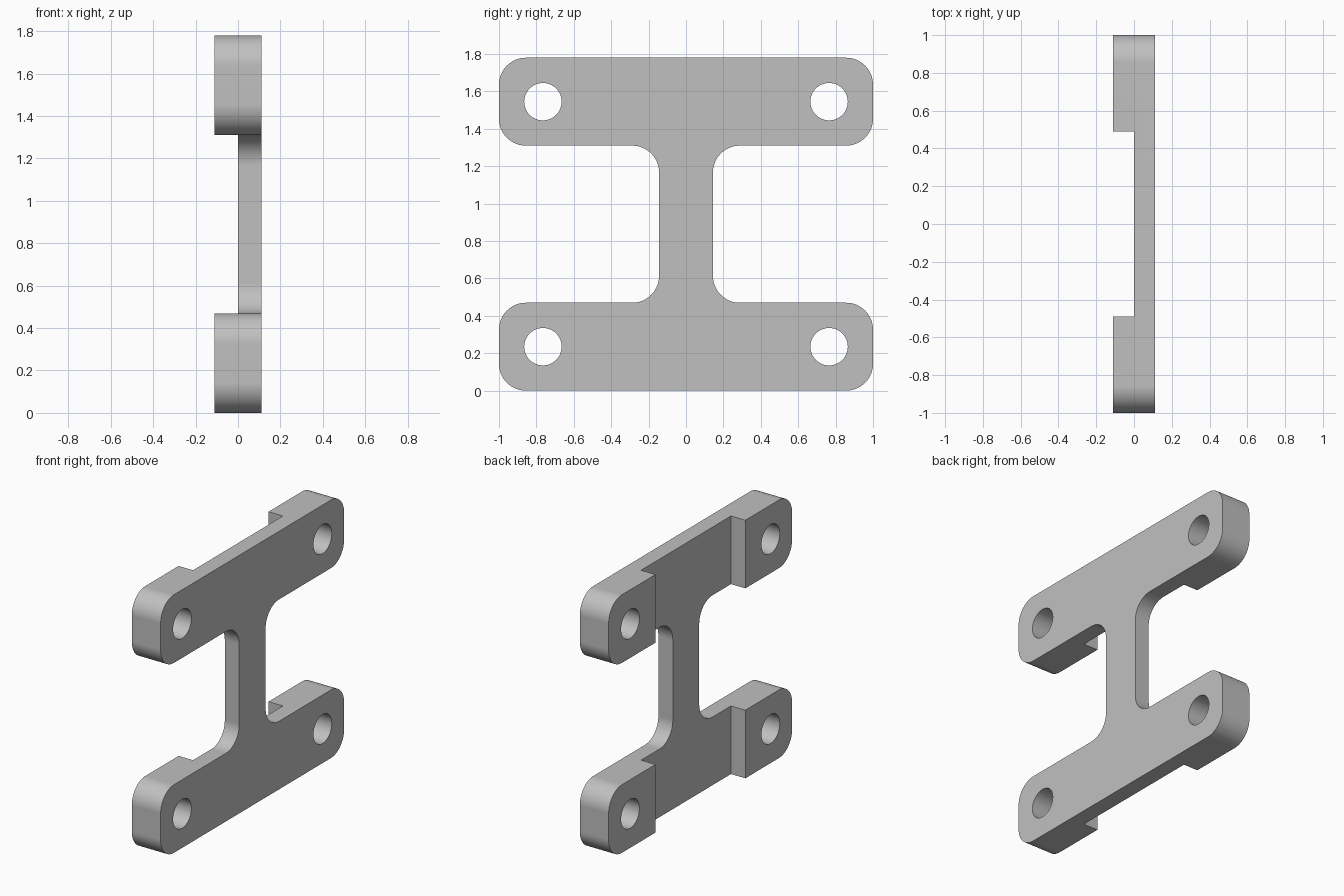
import bpy, bmesh, math
from mathutils import Matrix

cube = bpy.data.objects.get("Cube")
if cube:
    bpy.data.objects.remove(cube, do_unlink=True)

HEIGHT, HALF_T = 1.78, 0.11
ARM, WEB, RADIUS = 0.47, 0.144, 0.144
HOLE_Y, HOLE_R = 0.765, 0.1
RECESS_Y = 0.49

grey = bpy.data.materials.new("plain_grey")
grey.use_nodes = True
colour = (0.53, 0.53, 0.53, 1)
grey.diffuse_color = colour
grey.node_tree.nodes["Principled BSDF"].inputs["Base Color"].default_value = colour


def make_object(name, bm):
    bmesh.ops.recalc_face_normals(bm, faces=bm.faces)
    mesh = bpy.data.meshes.new(name)
    bm.to_mesh(mesh)
    bm.free()
    mesh.materials.append(grey)
    obj = bpy.data.objects.new(name, mesh)
    bpy.context.collection.objects.link(obj)
    return obj


# H-shaped bracket: outline extruded through its thickness, corners rounded
half = [(1, 0), (1, ARM), (WEB, ARM), (WEB, HEIGHT - ARM),
        (1, HEIGHT - ARM), (1, HEIGHT)]
outline = half + [(-y, z) for y, z in reversed(half)]
bm = bmesh.new()
face = bm.faces.new([bm.verts.new((-HALF_T, y, z)) for y, z in outline])
grown = bmesh.ops.extrude_face_region(bm, geom=[face])["geom"]
bmesh.ops.translate(bm, vec=(2 * HALF_T, 0, 0),
                    verts=[v for v in grown if isinstance(v, bmesh.types.BMVert)])
bm.normal_update()
corners = [e for e in bm.edges if abs(e.verts[0].co.x - e.verts[1].co.x) > HALF_T]
bmesh.ops.bevel(bm, geom=corners, offset=RADIUS, offset_type='OFFSET',
                segments=16, profile=0.5, affect='EDGES')
bracket = make_object("bracket", bm)

# Recess cutter that leaves a thick pad at each arm end
bm = bmesh.new()
bmesh.ops.create_cube(bm, size=1, matrix=Matrix.Translation((-0.5, 0, HEIGHT / 2))
                      @ Matrix.Diagonal((1, 2 * RECESS_Y, 3, 1)))
cutters = [make_object("recess_cutter", bm)]

# Four bolt hole cutters
bm = bmesh.new()
for y in (-HOLE_Y, HOLE_Y):
    for z in (ARM / 2, HEIGHT - ARM / 2):
        bmesh.ops.create_cone(bm, cap_ends=True, segments=48, radius1=HOLE_R,
                              radius2=HOLE_R, depth=1,
                              matrix=Matrix.Translation((0, y, z))
                              @ Matrix.Rotation(math.pi / 2, 4, 'Y'))
cutters.append(make_object("bolt_hole_cutter", bm))

# Cut, then shade the rounded surfaces smooth
bpy.ops.object.select_all(action='DESELECT')
bracket.select_set(True)
bpy.context.view_layer.objects.active = bracket
for cutter in cutters:
    cutter.hide_render = True
    mod = bracket.modifiers.new(cutter.name, 'BOOLEAN')
    mod.operation, mod.solver, mod.object = 'DIFFERENCE', 'EXACT', cutter
    bpy.ops.object.modifier_apply(modifier=mod.name)
    bpy.data.objects.remove(cutter, do_unlink=True)
bpy.ops.object.shade_smooth_by_angle(angle=math.radians(30))
normals = bracket.modifiers.new("flat_side_normals", 'WEIGHTED_NORMAL')
normals.keep_sharp = True
